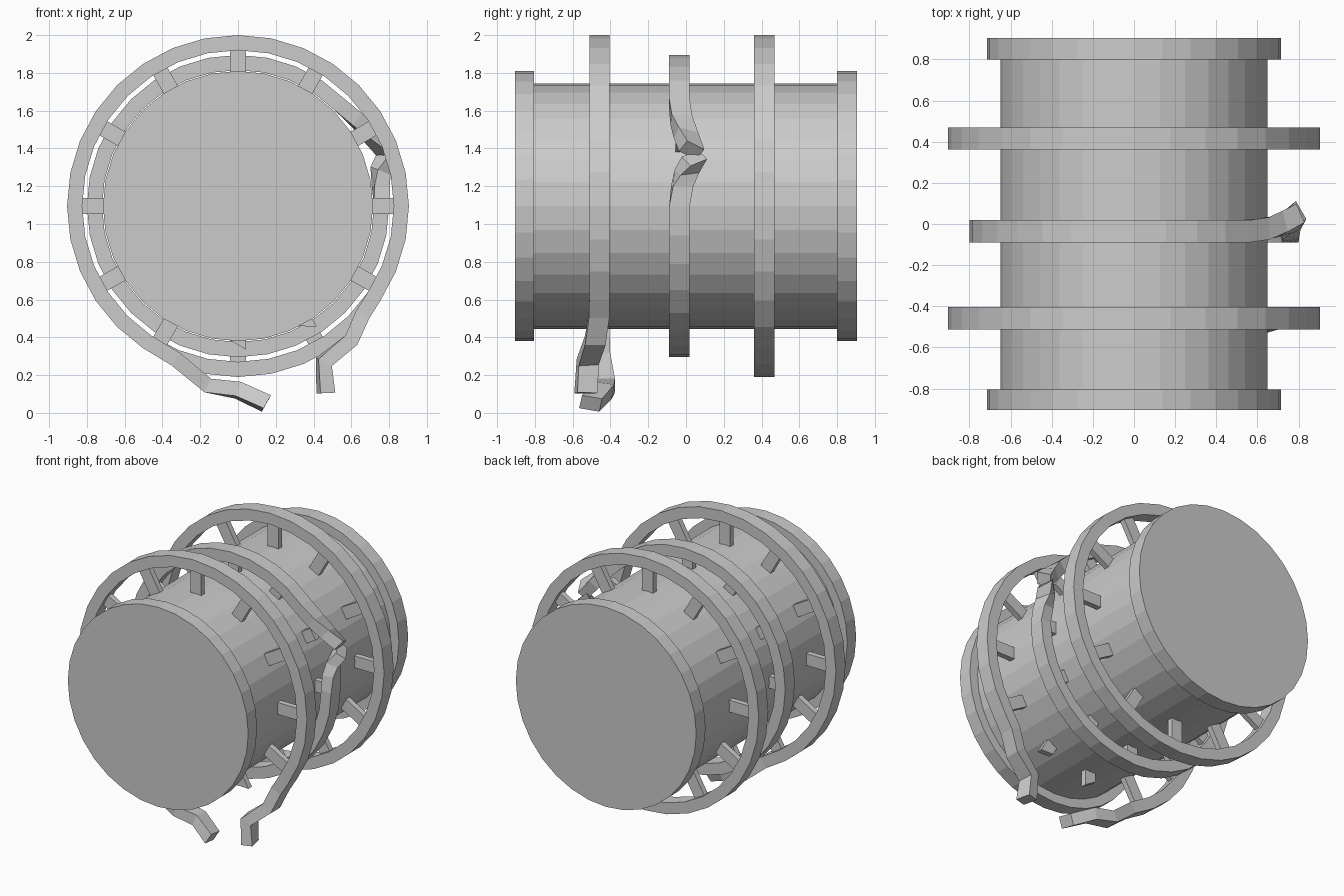
import bpy, bmesh
from math import sin, cos, radians, pi
from mathutils import Vector, Matrix

if "Cube" in bpy.data.objects:
    bpy.data.objects.remove(bpy.data.objects["Cube"])

ZC = 1.095          # height of the drum axis
SIDES = 32
Y = Vector((0, 1, 0))


def finish(name, bm):
    bmesh.ops.recalc_face_normals(bm, faces=bm.faces)
    me = bpy.data.meshes.new(name)
    bm.to_mesh(me)
    bm.free()
    ob = bpy.data.objects.new(name, me)
    bpy.context.collection.objects.link(ob)
    return ob


def lathe(name, profile):
    """Closed solid turned round the drum axis from (radius, y) points."""
    bm = bmesh.new()
    loops = [[bm.verts.new((r * cos(2 * pi * i / SIDES), y, ZC + r * sin(2 * pi * i / SIDES)))
              for i in range(SIDES)] for r, y in profile]
    for a, b in zip(loops, loops[1:]):
        for i in range(SIDES):
            j = (i + 1) % SIDES
            bm.faces.new((a[i], a[j], b[j], b[i]))
    bm.faces.new(loops[0])
    bm.faces.new(loops[-1])
    return finish(name, bm)


def arc(r, y, i0, i1):
    return [(r * cos(2 * pi * i / SIDES), y, ZC + r * sin(2 * pi * i / SIDES), 0)
            for i in range(i0, i1)]


def hoop(name, path, width, depth, closed=False):
    """Sweep a rectangular bar along (x, y, z, twist in degrees) points."""
    bm = bmesh.new()
    n = len(path)
    pts = [Vector(p[:3]) for p in path]
    rows = []
    for i, p in enumerate(pts):
        a = pts[(i - 1) % n] if closed or i else p
        b = pts[(i + 1) % n] if closed or i < n - 1 else p
        t = (b - a).normalized()
        side = Vector((t.z, 0, -t.x)).normalized()
        rot = Matrix.Rotation(radians(path[i][3]), 3, t)
        s, d = rot @ side * width / 2, rot @ Y * depth / 2
        rows.append([bm.verts.new(p + u * s + v * d)
                     for u, v in ((1, 1), (1, -1), (-1, -1), (-1, 1))])
    for i in range(n if closed else n - 1):
        a, b = rows[i], rows[(i + 1) % n]
        for k in range(4):
            m = (k + 1) % 4
            bm.faces.new((a[k], a[m], b[m], b[k]))
    if not closed:
        bm.faces.new(rows[0])
        bm.faces.new(rows[-1])
    return finish(name, bm)


def spokes(name, y, r_out, short=()):
    """Twelve struts; those listed in short are snapped, slanted stubs."""
    bm = bmesh.new()
    for k in range(12):
        top = 0.735 if k in short else r_out
        r0 = 0.62
        res = bmesh.ops.create_cube(bm, size=1)["verts"]
        for v in res:
            v.co = Vector((r0 + (v.co.x + 0.5) * (top - r0), y + v.co.y * 0.04, v.co.z * 0.085))
            if k in short and v.co.x > 0.7:
                v.co.x += v.co.z * 0.6
        bmesh.ops.rotate(bm, verts=res, matrix=Matrix.Rotation(-k * pi / 6, 3, "Y"))
        bmesh.ops.translate(bm, verts=res, vec=(0, 0, ZC))
    return finish(name, bm)


# Drum with raised end rims
lathe("drum", [(0.715, -0.905), (0.715, -0.805), (0.65, -0.805),
               (0.65, 0.80), (0.715, 0.80), (0.715, 0.905)])

# Intact rear hoop
hoop("rear_hoop", arc(0.865, 0.415, 0, SIDES), 0.08, 0.108, True)
spokes("rear_spokes", 0.415, 0.835)

# Front hoop, snapped open at the bottom with both ends bent down
front = [(0.465, -0.53, 0.105, 12), (0.455, -0.52, 0.27, 8), (0.60, -0.48, 0.385, 0),
         (0.66, -0.46, 0.52, 0)]
front += arc(0.865, -0.458, -3, 22)
front += [(-0.33, -0.455, 0.285, 0), (-0.16, -0.43, 0.145, 0),
          (0.0, -0.44, 0.12, -8), (0.15, -0.505, 0.05, -12)]
hoop("front_hoop", front, 0.08, 0.108)
spokes("front_spokes", -0.458, 0.835, short=(9, 10))

# Middle hoop, snapped at the right with both ends pushed back
middle = [(0.79, 0.03, 1.39, 35), (0.71, 0.0, 1.47, 20), (0.63, -0.025, 1.55, 5)]
middle += arc(0.76, -0.035, 4, 33)
middle += [(0.755, -0.02, 1.2, 8), (0.755, 0.005, 1.28, 25), (0.79, 0.045, 1.35, 40)]
hoop("middle_hoop", middle, 0.08, 0.108)
spokes("middle_spokes", -0.035, 0.73)
